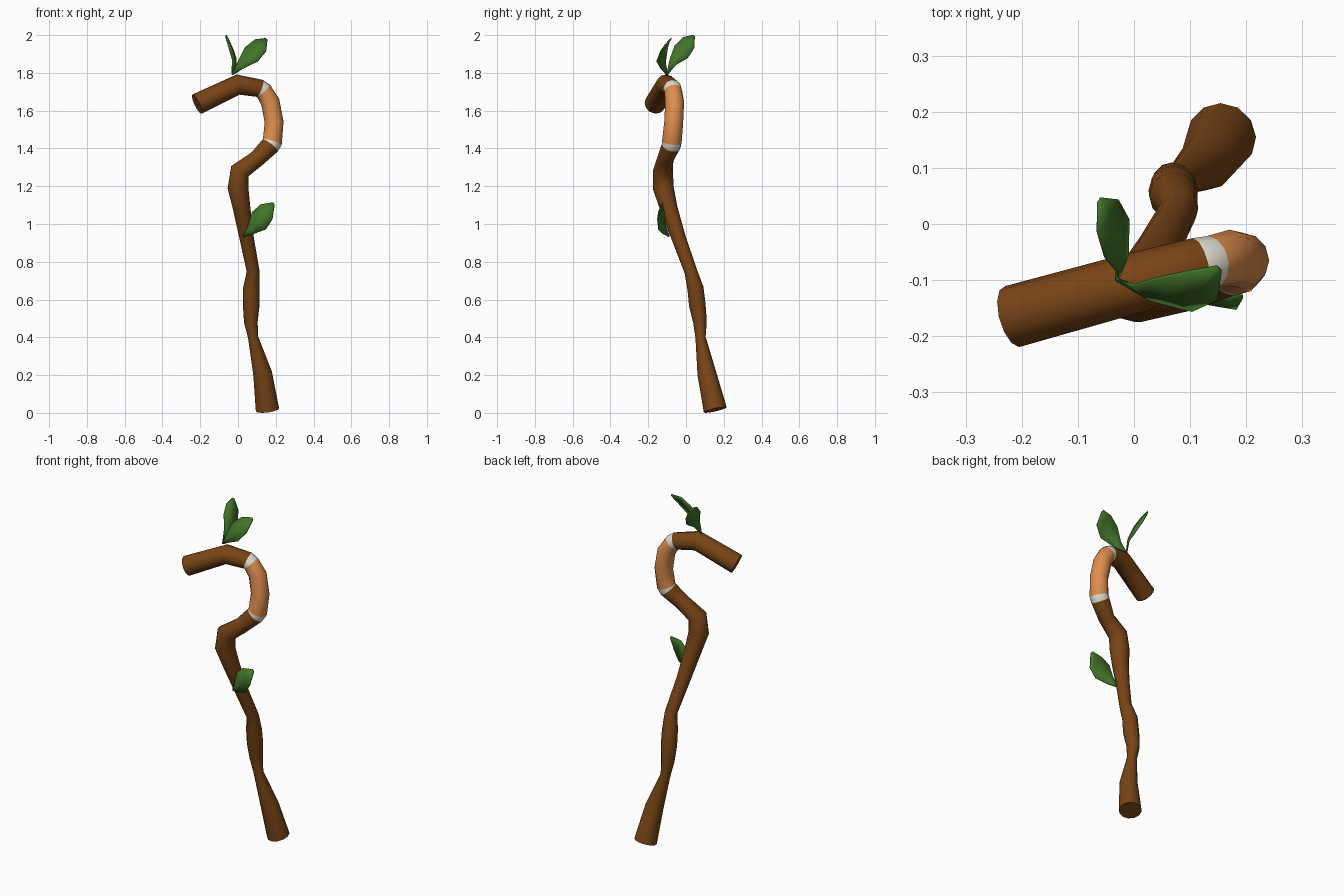
import bpy, bmesh, math
from mathutils import Vector

if "Cube" in bpy.data.objects:
    bpy.data.objects.remove(bpy.data.objects["Cube"], do_unlink=True)

SIDES = 12


def material(name, color):
    mat = bpy.data.materials.new(name)
    mat.use_nodes = True
    mat.diffuse_color = color
    bsdf = mat.node_tree.nodes["Principled BSDF"]
    bsdf.inputs["Base Color"].default_value = color
    bsdf.inputs["Roughness"].default_value = 0.9
    return mat


BROWN = material("brown wood", (0.19, 0.058, 0.008, 1))
ORANGE = material("orange wrap", (0.74, 0.27, 0.075, 1))
WHITE = material("off white band", (0.75, 0.72, 0.64, 1))
GREEN = material("leaf green", (0.055, 0.18, 0.022, 1))


def finish(name, bm, mats, angle):
    bmesh.ops.recalc_face_normals(bm, faces=bm.faces)
    mesh = bpy.data.meshes.new(name)
    bm.to_mesh(mesh)
    bm.free()
    for mat in mats:
        mesh.materials.append(mat)
    obj = bpy.data.objects.new(name, mesh)
    bpy.context.collection.objects.link(obj)
    bpy.ops.object.select_all(action="DESELECT")
    obj.select_set(True)
    bpy.context.view_layer.objects.active = obj
    bpy.ops.object.shade_smooth_by_angle(angle=math.radians(angle))
    return obj


def tube(name, path, slots, mats):
    """Sweep a round section along (x, y, z, radius) points; slots colour each span."""
    bm = bmesh.new()
    points = [Vector(p[:3]) for p in path]
    rings = []
    for i, p in enumerate(points):
        back = (p - points[max(i - 1, 0)]).normalized()
        ahead = (points[min(i + 1, len(points) - 1)] - p).normalized()
        t = (back + ahead).normalized()
        side = Vector((0, 1, 0))
        side = (side - t * side.dot(t)).normalized()
        up = t.cross(side)
        ring = []
        for k in range(SIDES):
            a = math.tau * k / SIDES
            ring.append(bm.verts.new(p + (side * math.cos(a) + up * math.sin(a)) * path[i][3]))
        rings.append(ring)
    for i, (lo, hi) in enumerate(zip(rings, rings[1:])):
        for k in range(SIDES):
            n = (k + 1) % SIDES
            face = bm.faces.new((lo[k], lo[n], hi[n], hi[k]))
            face.material_index = slots.get(i, 0)
    bm.faces.new(rings[0])
    bm.faces.new(rings[-1])
    return finish(name, bm, mats, 50)


# Gnarled staff with its hooked top; the grip lies between two pale bands
path = [
    (0.156, 0.155, 0.016, 0.062), (0.13, 0.11, 0.21, 0.050),
    (0.08, 0.077, 0.40, 0.027), (0.068, 0.074, 0.48, 0.036),
    (0.07, 0.06, 0.57, 0.044), (0.07, 0.05, 0.66, 0.043),
    (0.08, 0.025, 0.75, 0.034), (0.045, -0.04, 0.93, 0.038),
    (0.02, -0.09, 1.08, 0.046), (0.0, -0.12, 1.19, 0.055),
    (0.01, -0.122, 1.28, 0.053), (0.10, -0.11, 1.345, 0.044),
    (0.17, -0.078, 1.415, 0.051), (0.182, -0.075, 1.435, 0.052),
    (0.191, -0.065, 1.54, 0.050), (0.171, -0.06, 1.645, 0.050),
    (0.135, -0.068, 1.705, 0.047), (0.115, -0.072, 1.718, 0.048),
    (0.0, -0.105, 1.738, 0.054), (-0.217, -0.165, 1.635, 0.056),
]
slots = {12: 1, 13: 2, 14: 2, 15: 2, 16: 1}
tube("staff", path, slots, [BROWN, WHITE, ORANGE])


def leaf(name, spine, half, fold):
    """Pointed blade along a spine, creased at the midrib."""
    widths = (0.06, 0.45, 1.0, 0.85, 0.12)
    half, fold = Vector(half), Vector(fold)
    bm = bmesh.new()
    rows = []
    for p, w in zip(spine, widths):
        mid = Vector(p)
        rows.append([bm.verts.new(mid + half * w * s + fold * w * abs(s)) for s in (-1, 0, 1)])
    for a, b in zip(rows, rows[1:]):
        for j in range(2):
            bm.faces.new((a[j], a[j + 1], b[j + 1], b[j]))
    obj = finish(name, bm, [GREEN], 30)
    mod = obj.modifiers.new("thickness", "SOLIDIFY")
    mod.thickness = 0.006
    mod.offset = 0


# Two leaves sprouting from the top and one from the stem
leaf("top_left_leaf",
     [(-0.03, -0.10, 1.79), (0.015, -0.125, 1.84), (0.07, -0.132, 1.893),
      (0.12, -0.115, 1.942), (0.152, -0.08, 1.978)],
     (-0.034, 0.028, 0.036), (0.0, 0.006, 0.004))
leaf("top_back_leaf",
     [(-0.03, -0.10, 1.79), (-0.018, -0.07, 1.855), (-0.025, -0.025, 1.908),
      (-0.042, 0.015, 1.957), (-0.06, 0.043, 1.996)],
     (-0.02, -0.034, 0.033), (-0.006, 0.0, 0.004))
leaf("stem_leaf",
     [(0.03, -0.09, 0.935), (0.07, -0.118, 0.968), (0.112, -0.138, 1.015),
      (0.152, -0.145, 1.062), (0.19, -0.128, 1.108)],
     (-0.036, 0.014, 0.046), (0.0, 0.008, 0.003))
